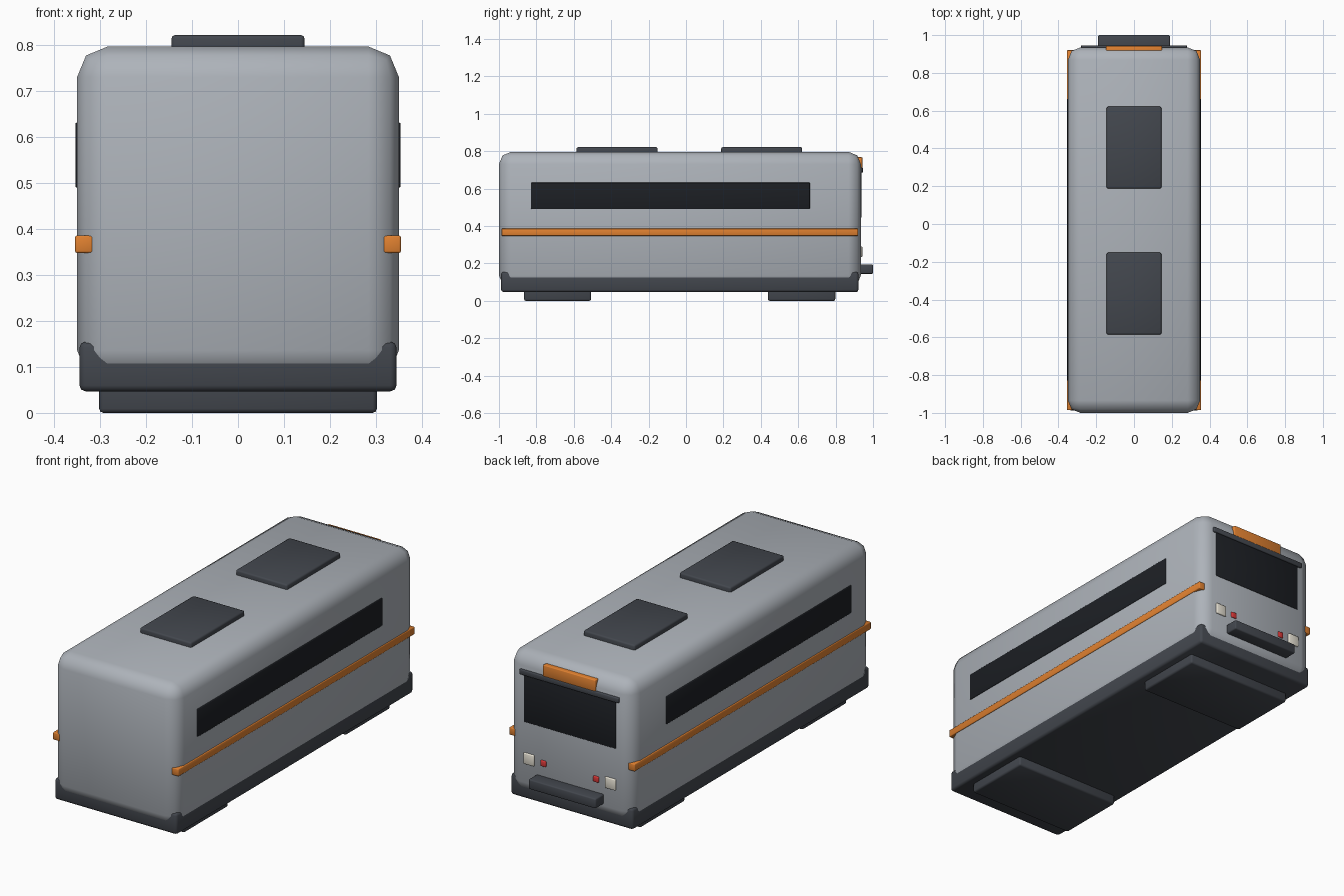
import bpy
import bmesh

if "Cube" in bpy.data.objects:
    bpy.data.objects.remove(bpy.data.objects["Cube"])


def material(name, rgb):
    m = bpy.data.materials.new(name)
    m.diffuse_color = (*rgb, 1.0)
    m.use_nodes = True
    m.node_tree.nodes["Principled BSDF"].inputs["Base Color"].default_value = m.diffuse_color
    return m


GREY = material("body_grey", (0.42, 0.45, 0.49))
DARK = material("dark_trim", (0.055, 0.062, 0.075))
GLASS = material("black_glass", (0.012, 0.014, 0.018))
ORANGE = material("orange", (0.75, 0.22, 0.03))
WHITE = material("lamp_white", (0.8, 0.76, 0.66))
RED = material("lamp_red", (0.7, 0.04, 0.04))


def box(name, x, y, z, mat, bevel=0.004, segments=2):
    """Rounded box spanning the given (min, max) ranges."""
    bm = bmesh.new()
    bmesh.ops.create_cube(bm, size=1)
    for v in bm.verts:
        for i, (lo, hi) in enumerate((x, y, z)):
            v.co[i] = hi if v.co[i] > 0 else lo
    bmesh.ops.bevel(bm, geom=bm.edges[:], offset=bevel, segments=segments,
                    profile=0.5, affect='EDGES')
    mesh = bpy.data.meshes.new(name)
    bm.to_mesh(mesh)
    bm.free()
    mesh.materials.append(mat)
    ob = bpy.data.objects.new(name, mesh)
    bpy.context.collection.objects.link(ob)
    bpy.ops.object.select_all(action='DESELECT')
    bpy.context.view_layer.objects.active = ob
    ob.select_set(True)
    bpy.ops.object.shade_smooth_by_angle(angle=0.9)
    return ob


def centred(half):
    return (-half, half)


# Main shell and lower skirt
box("body_shell", centred(0.35), (-1.0, 0.935), (0.07, 0.797), GREY, 0.066)
box("skirt", centred(0.345), (-0.988, 0.922), (0.047, 0.155), DARK, 0.013)

# Bogies below and equipment boxes on the roof
for name, y in (("front", (-0.866, -0.508)), ("rear", (0.438, 0.798))):
    box(name + "_bogie", centred(0.302), y, (0.0, 0.10), DARK, 0.009)
for name, y in (("front", (-0.585, -0.152)), ("rear", (0.188, 0.621))):
    box(name + "_roof_unit", centred(0.145), y, (0.77, 0.822), DARK, 0.008)

# Side windows, stripes and cab lamps on both sides
for name, s in (("left", -1), ("right", 1)):
    def side(a, b):
        return tuple(sorted((s * a, s * b)))
    box(name + "_window", side(0.33, 0.354), (-0.83, 0.662), (0.49, 0.632), GLASS)
    box(name + "_stripe", side(0.311, 0.3545), (-0.986, 0.92), (0.348, 0.386), ORANGE)
    box(name + "_headlight", side(0.20, 0.26), (0.92, 0.943), (0.234, 0.29), WHITE)
    box(name + "_tail_light", side(0.134, 0.164), (0.92, 0.942), (0.247, 0.277), RED)

# Cab end
box("windshield", centred(0.26), (0.915, 0.939), (0.446, 0.695), GLASS)
box("visor", centred(0.28), (0.91, 0.946), (0.686, 0.712), DARK)
box("destination_panel", centred(0.148), (0.90, 0.943), (0.706, 0.768), ORANGE)
box("coupler_bumper", centred(0.19), (0.91, 1.0), (0.145, 0.195), DARK, 0.006)
